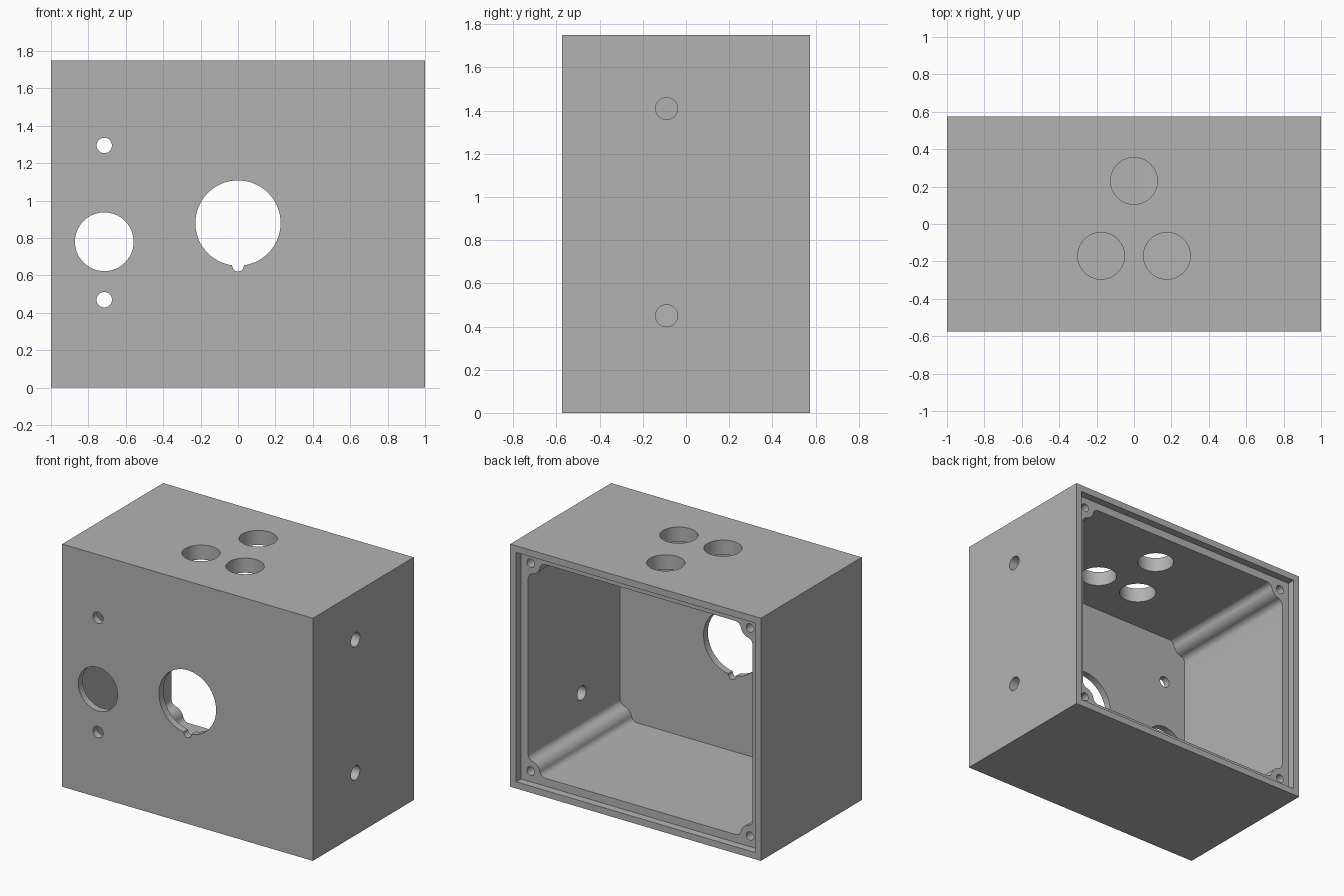
import bpy
import bmesh
from math import sin, cos, pi, atan2, sqrt
from mathutils import Vector

cube = bpy.data.objects.get("Cube")
if cube:
    bpy.data.objects.remove(cube, do_unlink=True)

W, D, H = 2.0, 1.15, 1.75        # outer size
WALL, FRONT = 0.105, 0.05        # side walls, front wall
LIP, RECESS = 0.048, 0.055       # lid seat on the open back
BOSS, BOSS_R, FILLET = 0.125, 0.075, 0.045
BACK = D / 2

grey = bpy.data.materials.new("light grey")
grey.use_nodes = True
colour = (0.45, 0.45, 0.45, 1)
grey.diffuse_color = colour
grey.node_tree.nodes["Principled BSDF"].inputs["Base Color"].default_value = colour


def prism(name, points, axis, lo, hi):
    """Extrude a closed 2D profile along x, y or z."""
    place = {"x": lambda a, b: (lo, a, b),
             "y": lambda a, b: (a, lo, b),
             "z": lambda a, b: (a, b, lo)}[axis]
    direction = Vector([hi - lo if c == axis else 0 for c in "xyz"])
    bm = bmesh.new()
    face = bm.faces.new([bm.verts.new(place(a, b)) for a, b in points])
    ext = bmesh.ops.extrude_face_region(bm, geom=[face], use_keep_orig=True)
    bmesh.ops.translate(bm, vec=direction,
                        verts=[g for g in ext["geom"] if isinstance(g, bmesh.types.BMVert)])
    bmesh.ops.recalc_face_normals(bm, faces=bm.faces)
    mesh = bpy.data.meshes.new(name)
    bm.to_mesh(mesh)
    bm.free()
    mesh.materials.append(grey)
    obj = bpy.data.objects.new(name, mesh)
    bpy.context.collection.objects.link(obj)
    return obj


def rectangle(inset):
    x = W / 2 - inset
    return [(-x, inset), (x, inset), (x, H - inset), (-x, H - inset)]


def arc(a, b, r, start, end, n):
    return [(a + r * cos(start + (end - start) * i / n),
             b + r * sin(start + (end - start) * i / n)) for i in range(n + 1)]


def circle(a, b, r):
    return arc(a, b, r, 0, 2 * pi, 64)[:-1]


def cavity_profile():
    """Rectangle whose corners are filled by rounded, filleted screw bosses."""
    rise = WALL + FILLET - BOSS
    run = sqrt((BOSS_R + FILLET) ** 2 - rise ** 2)
    tilt = atan2(rise, run)
    half = arc(BOSS + run, BOSS + rise, FILLET, 1.5 * pi, pi + tilt, 8)
    half += arc(BOSS, BOSS, BOSS_R, tilt, pi / 4, 8)[1:]
    corner = half + [(v, u) for u, v in reversed(half[:-1])]
    points = []
    for sx, sz in ((1, 1), (1, -1), (-1, -1), (-1, 1)):
        path = corner if sx == sz else corner[::-1]
        points += [(sx * (W / 2 - u), H / 2 + sz * (H / 2 - v)) for u, v in path]
    return points


# Solid block for the housing
housing = prism("housing", rectangle(0), "y", -BACK, BACK)

# Inner cavity and the seat for a lid
cutters = [prism("cavity_cutter", cavity_profile(), "y", FRONT - BACK, BACK + 0.1),
           prism("lid_seat_cutter", rectangle(LIP), "y", BACK - RECESS, BACK + 0.2)]

# Blind screw holes in the four bosses
for x in (BOSS - W / 2, W / 2 - BOSS):
    for z in (BOSS, H - BOSS):
        cutters.append(prism("screw_cutter", circle(x, z, 0.03), "y", BACK - 0.4, BACK + 0.3))

# Front openings, the large one with a key notch
for x, z, r in ((0, 0.88, 0.228), (0, 0.652, 0.031), (-0.715, 0.78, 0.157),
                (-0.715, 1.295, 0.041), (-0.715, 0.47, 0.041)):
    cutters.append(prism("front_hole_cutter", circle(x, z, r), "y", -BACK - 0.1, FRONT - BACK + 0.1))

# Top openings
for x, y in ((0, 0.23), (-0.176, -0.17), (0.176, -0.17)):
    cutters.append(prism("top_hole_cutter", circle(x, y, 0.125), "z", H - WALL - 0.1, H + 0.1))

# Mounting holes in the left wall
for z in (0.45, 1.41):
    cutters.append(prism("side_hole_cutter", circle(-0.09, z, 0.051), "x", W / 2 - WALL - 0.1, W / 2 + 0.1))

bpy.ops.object.select_all(action="DESELECT")
bpy.context.view_layer.objects.active = housing
housing.select_set(True)
for cutter in cutters:
    cutter.hide_render = True
    cut = housing.modifiers.new("cut", "BOOLEAN")
    cut.operation = "DIFFERENCE"
    cut.solver = "EXACT"
    cut.object = cutter
    bpy.ops.object.modifier_apply(modifier=cut.name)
    bpy.data.objects.remove(cutter, do_unlink=True)

bpy.ops.object.shade_smooth_by_angle()
